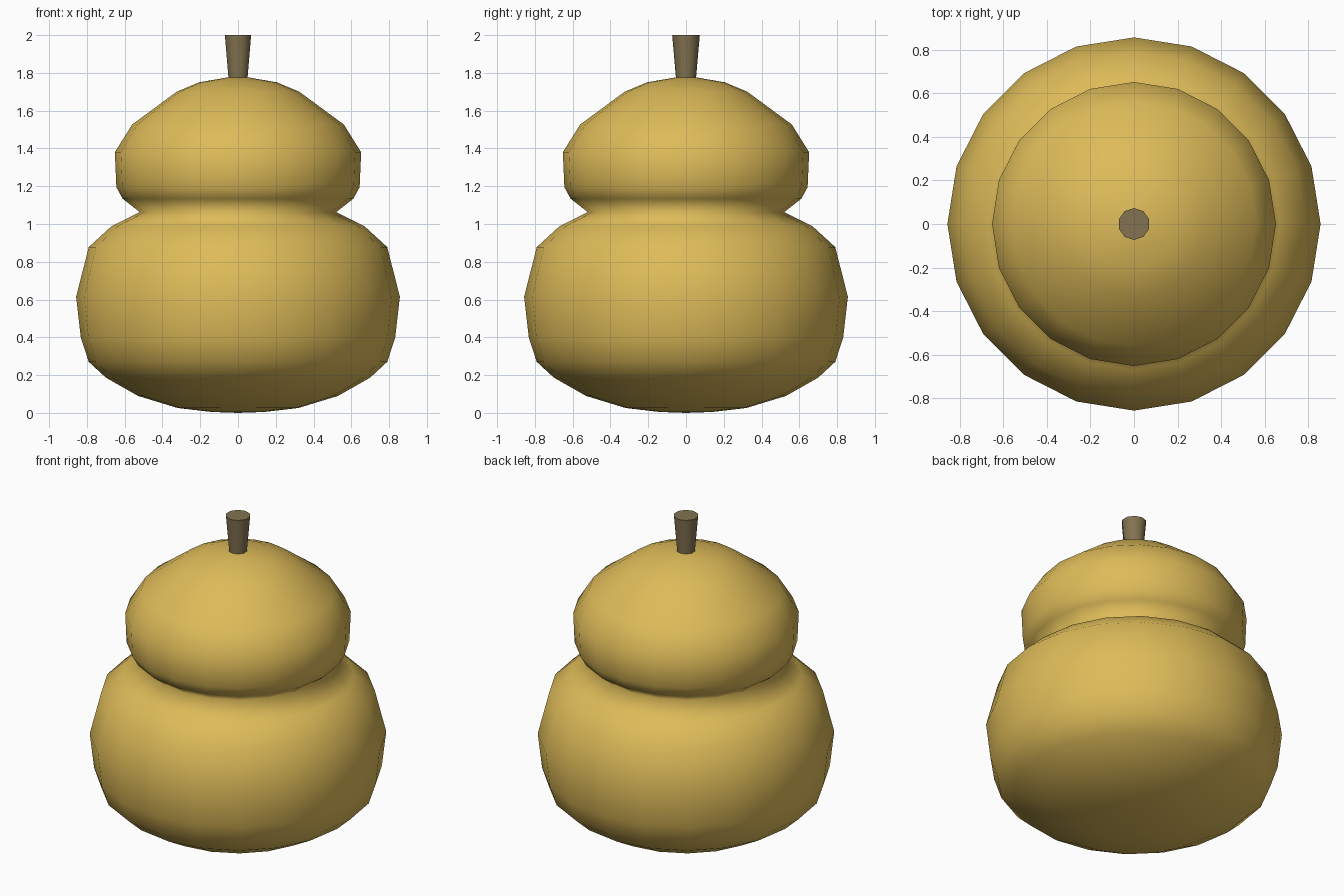
import bpy, bmesh, math

if "Cube" in bpy.data.objects:
    bpy.data.objects.remove(bpy.data.objects["Cube"])


def material(name, rgb):
    m = bpy.data.materials.new(name)
    m.diffuse_color = (*rgb, 1)
    m.use_nodes = True
    m.node_tree.nodes["Principled BSDF"].inputs["Base Color"].default_value = m.diffuse_color
    return m


def lathe(name, profile, sides, mat, smooth_angle):
    """Revolve (radius, z) points around z; first vertex of each ring on +y."""
    bm = bmesh.new()
    rings = []
    for r, z in profile:
        if r == 0:
            rings.append([bm.verts.new((0, 0, z))] * sides)
        else:
            rings.append([bm.verts.new((-r * math.sin(math.tau * i / sides),
                                        r * math.cos(math.tau * i / sides), z))
                          for i in range(sides)])
    for a, b in zip(rings, rings[1:]):
        for i in range(sides):
            j = (i + 1) % sides
            bm.faces.new(list(dict.fromkeys((a[i], a[j], b[j], b[i]))))
    bmesh.ops.recalc_face_normals(bm, faces=bm.faces)
    me = bpy.data.meshes.new(name)
    bm.to_mesh(me)
    bm.free()
    ob = bpy.data.objects.new(name, me)
    bpy.context.collection.objects.link(ob)
    me.materials.append(mat)
    bpy.ops.object.select_all(action='DESELECT')
    ob.select_set(True)
    bpy.context.view_layer.objects.active = ob
    bpy.ops.object.shade_smooth_by_angle(angle=math.radians(smooth_angle))
    return ob


yellow = material("gourd_yellow", (0.73, 0.50, 0.10))
brown = material("stem_brown", (0.225, 0.17, 0.08))

# Gourd body: wide lower bulb, pinched neck, smaller upper bulb
lathe("gourd_body", [
    (0, 0.0), (0.14, 0.005), (0.32, 0.026), (0.53, 0.09), (0.70, 0.187),
    (0.79, 0.27), (0.832, 0.397), (0.857, 0.615), (0.79, 0.878),
    (0.67, 0.988), (0.52, 1.063), (0.61, 1.133), (0.644, 1.195),
    (0.652, 1.38), (0.56, 1.527), (0.325, 1.70), (0.206, 1.75),
    (0.05, 1.777), (0, 1.778)], 20, yellow, 120)

# Stem: flared stub with a flat cut top
lathe("stem", [(0, 1.76), (0.052, 1.76), (0.073, 2.0), (0, 2.0)], 10, brown, 45)
